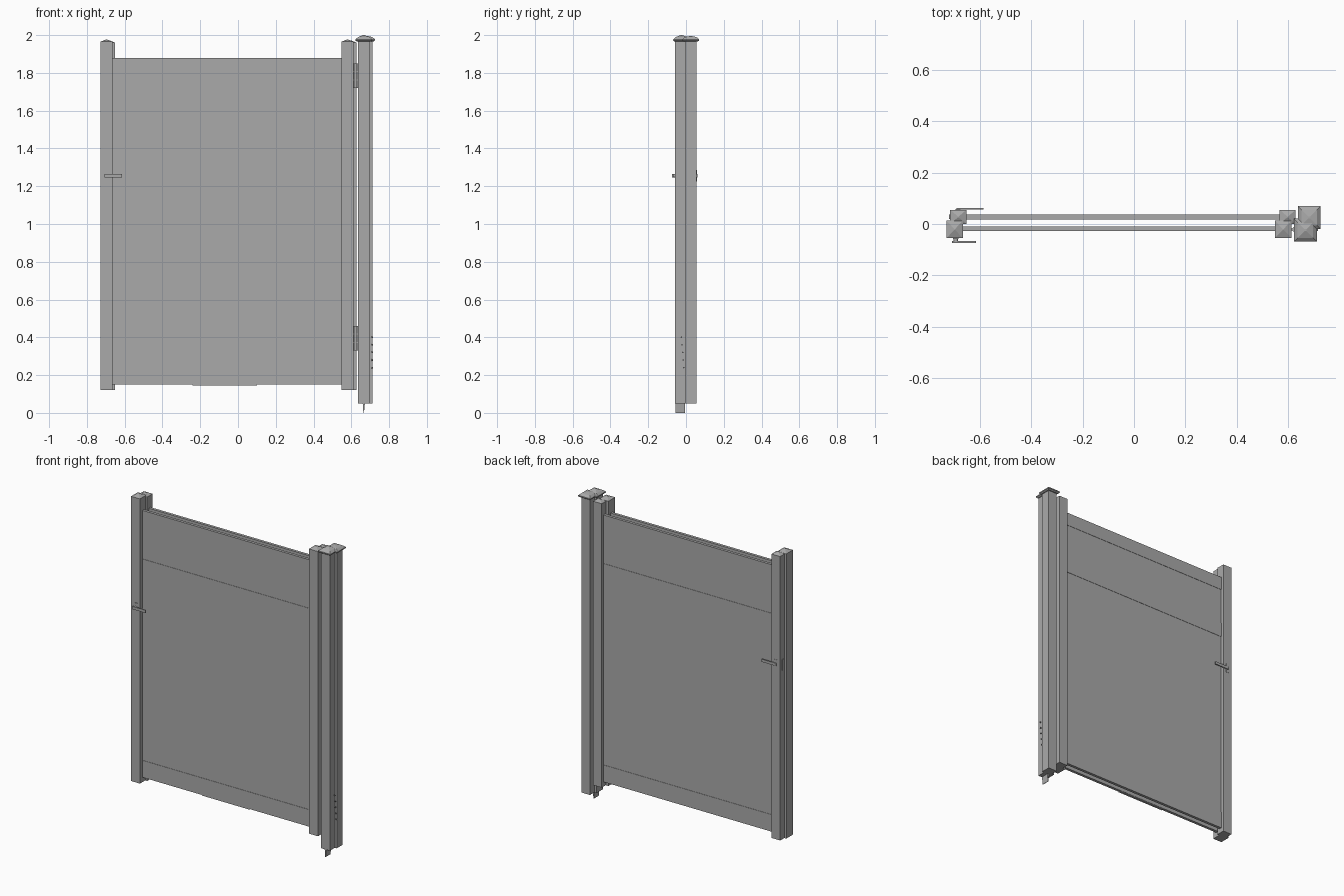
import bpy, bmesh, math
from mathutils import Vector

cube = bpy.data.objects.get("Cube")
if cube:
    bpy.data.objects.remove(cube)


def material(name, value):
    m = bpy.data.materials.new(name)
    m.use_nodes = True
    colour = (value, value, value, 1)
    m.diffuse_color = colour
    m.node_tree.nodes["Principled BSDF"].inputs["Base Color"].default_value = colour
    return m


grey = material("grey", 0.4)


def finish(name, bm):
    bmesh.ops.recalc_face_normals(bm, faces=bm.faces)
    mesh = bpy.data.meshes.new(name)
    bm.to_mesh(mesh)
    bm.free()
    mesh.materials.append(grey)
    ob = bpy.data.objects.new(name, mesh)
    bpy.context.collection.objects.link(ob)
    return ob


def stack(name, levels):
    """Loft rectangles (x0, x1, y0, y1, z) from bottom to top."""
    bm = bmesh.new()
    rings = []
    for x0, x1, y0, y1, z in levels:
        corners = ((x0, y0), (x1, y0), (x1, y1), (x0, y1))
        rings.append([bm.verts.new((x, y, z)) for x, y in corners])
    for low, high in zip(rings, rings[1:]):
        for i in range(4):
            j = (i + 1) % 4
            bm.faces.new((low[i], low[j], high[j], high[i]))
    bm.faces.new(rings[0][::-1])
    bm.faces.new(rings[-1])
    return finish(name, bm)


def box(name, x, y, z):
    return stack(name, [(*x, *y, z[0]), (*x, *y, z[1])])


def capped_post(name, x, y, bottom, shoulder, peak):
    """Square post ending in a shallow pyramid."""
    cx, cy = sum(x) / 2, sum(y) / 2
    e = 0.002
    return stack(name, [(*x, *y, bottom), (*x, *y, shoulder),
                        (cx - e, cx + e, cy - e, cy + e, peak)])


def cylinder(name, centre, radius, depth, axis):
    bm = bmesh.new()
    bmesh.ops.create_cone(bm, cap_ends=True, segments=16, radius1=radius,
                          radius2=radius, depth=depth)
    turn = Vector((0, 0, 1)).rotation_difference(Vector(axis)).to_matrix()
    bmesh.ops.rotate(bm, verts=bm.verts, matrix=turn)
    bmesh.ops.translate(bm, verts=bm.verts, vec=centre)
    ob = finish(name, bm)
    for o in bpy.context.selected_objects:
        o.select_set(False)
    ob.select_set(True)
    bpy.context.view_layer.objects.active = ob
    bpy.ops.object.shade_smooth_by_angle(angle=math.radians(40))
    return ob


# Gate posts, one pair per leaf
for side, x, y, top in (
        ("front_latch_post", (-0.728, -0.665), (-0.055, 0.013), 1.965),
        ("front_hinge_side_post", (0.547, 0.612), (-0.055, 0.013), 1.965),
        ("back_latch_post", (-0.714, -0.651), (0.0, 0.055), 1.96),
        ("back_hinge_side_post", (0.566, 0.628), (0.0, 0.055), 1.96)):
    capped_post(side, x, y, 0.12, top, top + 0.012)

# Panel leaves with slightly proud rails
for leaf, x, y in (("front", (-0.67, 0.55), (-0.026, -0.012)),
                   ("back", (-0.655, 0.57), (0.020, 0.034))):
    box(leaf + "_panel", x, y, (0.16, 1.87))
    proud = (y[0] - 0.002, y[1] + 0.002)
    for rail, z in (("top", (1.795, 1.88)), ("middle", (1.47, 1.565)),
                    ("bottom", (0.15, 0.26))):
        box(leaf + "_" + rail + "_rail", x, proud, z)
box("bottom_strip", (-0.24, 0.10), (-0.026, -0.012), (0.145, 0.152))

# Fixed posts with overhanging caps
for name, x, y, peak in (("front", (0.634, 0.698), (-0.057, 0.010), 2.0),
                         ("back", (0.650, 0.712), (-0.005, 0.055), 1.995)):
    box(name + "_fixed_post", x, y, (0.05, 1.975))
    cx, cy = sum(x) / 2, sum(y) / 2

    def square(r, z):
        return (cx - r, cx + r, cy - r, cy + r, z)
    stack(name + "_post_cap", [square(0.036, 1.965), square(0.044, 1.971),
                               square(0.044, 1.978), square(0.030, 1.990),
                               square(0.004, peak)])

# Tapered ground spike under the front fixed post
stack("ground_spike", [(0.664, 0.667, -0.055, -0.005, 0.0),
                       (0.660, 0.672, -0.055, -0.005, 0.052)])

# Hinges: leaf plate and knuckles between gate and fixed post
for name, low in (("upper", 1.72), ("lower", 0.33)):
    box(name + "_hinge_plate", (0.610, 0.636), (-0.025, -0.017), (low, low + 0.13))
    for i in range(3):
        z = low + 0.022 + i * 0.043
        cylinder(f"{name}_hinge_knuckle_{i}", (0.623, -0.021, z), 0.009, 0.038, (0, 0, 1))

# Screws down the side of the fixed post
for i in range(5):
    cylinder(f"post_screw_{i}", (0.711, -0.024 + i * 0.003, 0.40 - i * 0.04),
             0.004, 0.006, (1, 0, 0))

# Lever handles and latch plate
cylinder("front_handle_stem", (-0.692, -0.060, 1.255), 0.009, 0.016, (0, 1, 0))
box("front_handle_lever", (-0.706, -0.613), (-0.073, -0.066), (1.246, 1.264))
box("front_handle_plate", (-0.703, -0.681), (-0.059, -0.054), (1.225, 1.285))
box("back_handle_plate", (-0.695, -0.673), (0.054, 0.057), (1.225, 1.285))
box("back_handle_lever", (-0.690, -0.585), (0.056, 0.062), (1.246, 1.264))
box("latch_plate", (-0.718, -0.712), (0.020, 0.036), (1.215, 1.285))
